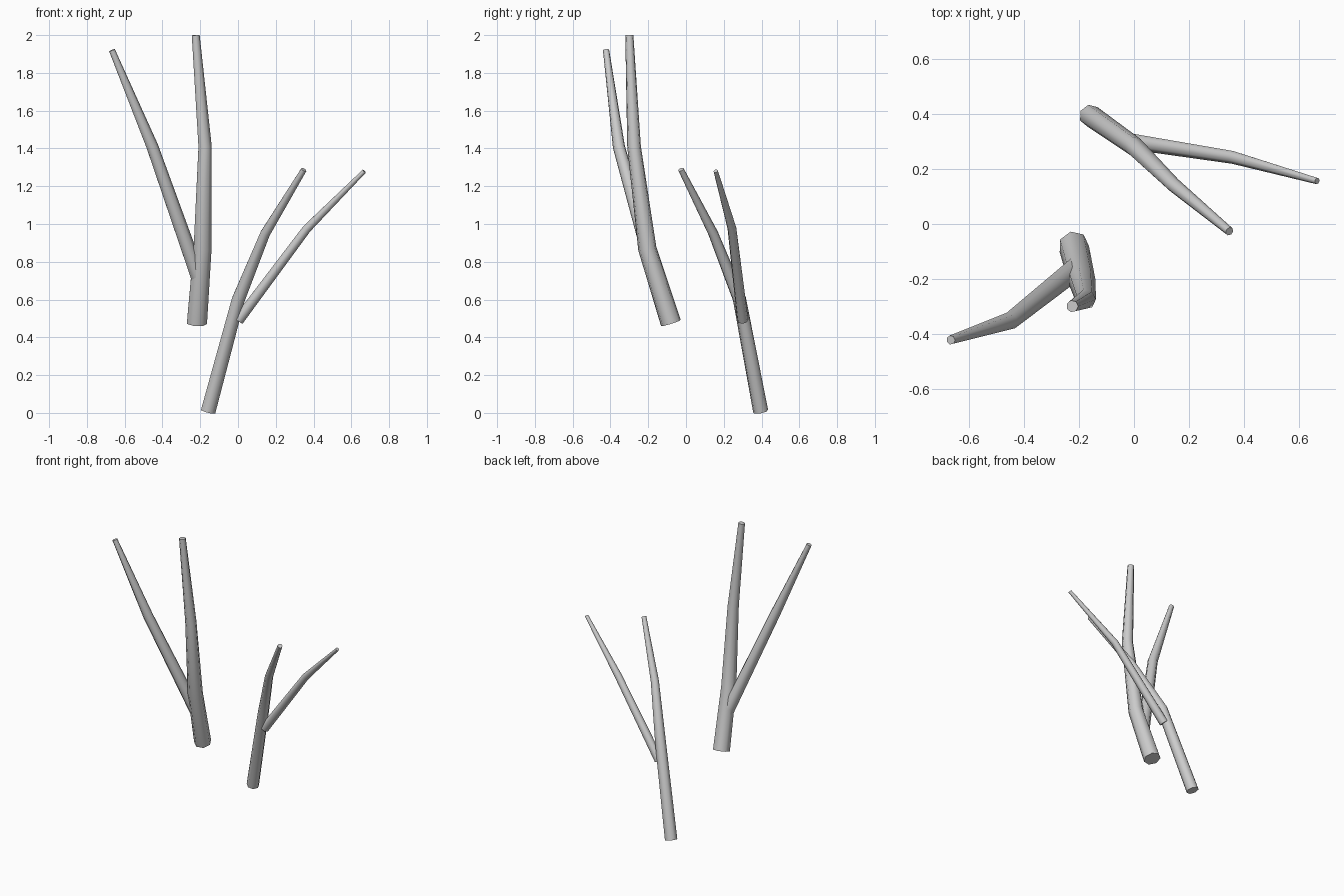
import bpy
import bmesh
import math
from mathutils import Vector

cube = bpy.data.objects.get("Cube")
if cube:
    bpy.data.objects.remove(cube, do_unlink=True)

SIDES = 7

bark = bpy.data.materials.new("pale_grey_bark")
bark.use_nodes = True
grey = (0.6, 0.6, 0.6, 1)
bark.diffuse_color = grey
bark.node_tree.nodes["Principled BSDF"].inputs["Base Color"].default_value = grey


def limb(name, path):
    """Tapered capped tube through (x, y, z, radius) stations."""
    points = [Vector(p[:3]) for p in path]
    bm = bmesh.new()
    rings = []
    for i, centre in enumerate(points):
        # Each ring is square to the average of its neighbouring segments
        tangent = Vector()
        if i > 0:
            tangent += (centre - points[i - 1]).normalized()
        if i < len(points) - 1:
            tangent += (points[i + 1] - centre).normalized()
        tangent.normalize()
        u = Vector((0, 1, 0)).cross(tangent).normalized()
        v = tangent.cross(u)
        ring = []
        for k in range(SIDES):
            a = math.tau * k / SIDES
            ring.append(bm.verts.new(centre + path[i][3] * (u * math.cos(a) + v * math.sin(a))))
        rings.append(ring)
    for low, high in zip(rings, rings[1:]):
        for k in range(SIDES):
            n = (k + 1) % SIDES
            bm.faces.new((low[k], low[n], high[n], high[k]))
    bm.faces.new(rings[0][::-1])
    bm.faces.new(rings[-1])
    mesh = bpy.data.meshes.new(name)
    bm.to_mesh(mesh)
    bm.free()
    mesh.materials.append(bark)
    obj = bpy.data.objects.new(name, mesh)
    bpy.context.collection.objects.link(obj)
    bpy.ops.object.select_all(action="DESELECT")
    obj.select_set(True)
    bpy.context.view_layer.objects.active = obj
    bpy.ops.object.shade_smooth_by_angle(angle=math.radians(60))
    return obj


# Tall thick branch and its side shoot
limb("tall_branch", [(-0.22, -0.08, 0.475, 0.056), (-0.19, -0.205, 0.87, 0.05),
                     (-0.176, -0.275, 1.41, 0.037), (-0.225, -0.3, 2.0, 0.022)])
limb("tall_branch_shoot", [(-0.205, -0.155, 0.7, 0.042), (-0.455, -0.355, 1.41, 0.033),
                           (-0.668, -0.423, 1.92, 0.017)])

# Short slender branch and its side shoot
limb("short_branch", [(-0.16, 0.395, 0.008, 0.041), (0.0, 0.283, 0.6, 0.036),
                      (0.143, 0.143, 0.95, 0.027), (0.348, -0.027, 1.288, 0.016)])
limb("short_branch_shoot", [(0.0, 0.3, 0.49, 0.03), (0.363, 0.243, 0.975, 0.024),
                            (0.668, 0.157, 1.28, 0.012)])
